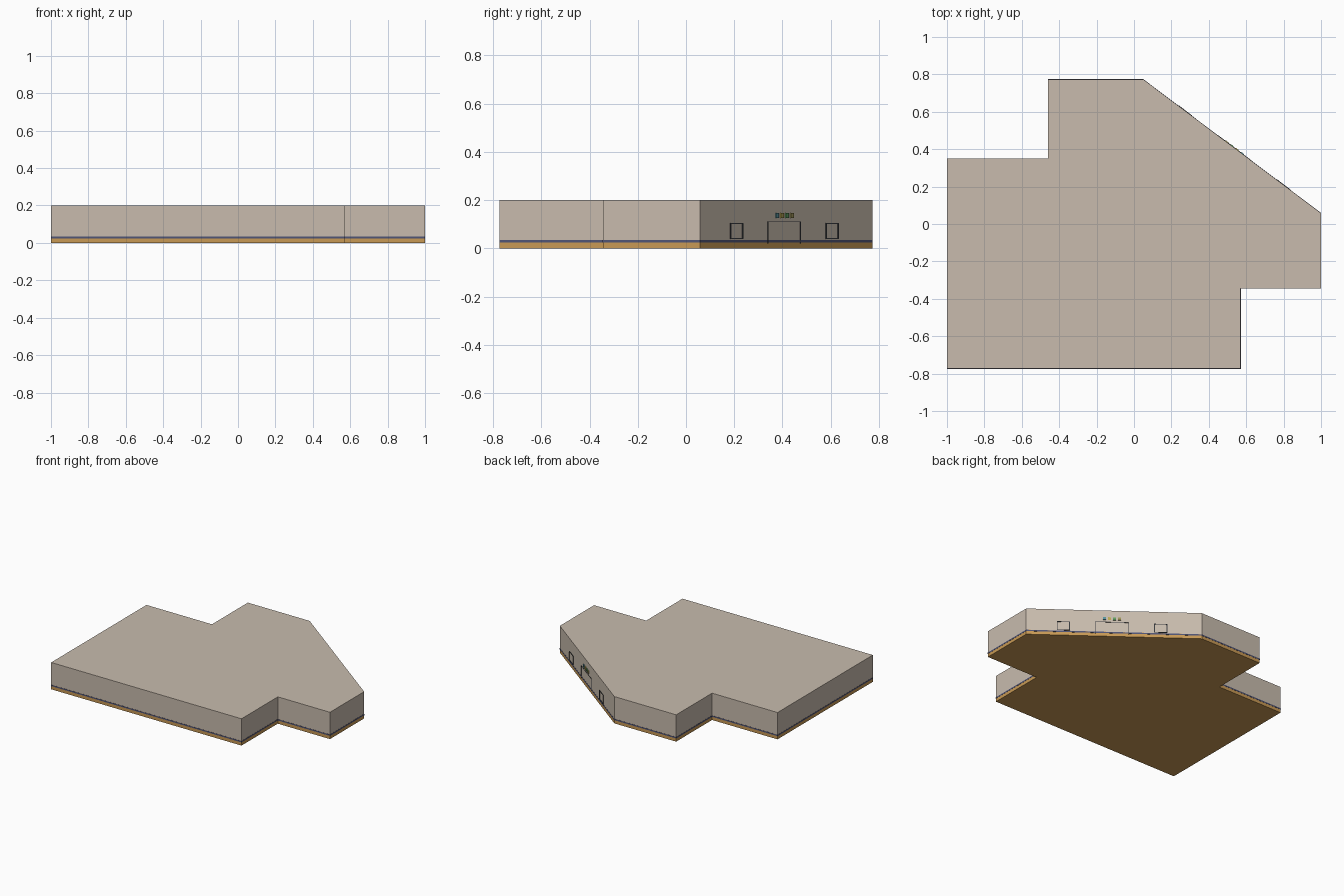
import bpy, bmesh, math
from mathutils import Vector, Matrix

if "Cube" in bpy.data.objects:
    bpy.data.objects.remove(bpy.data.objects["Cube"])

OUTLINE = [(-1, -.773), (.57, -.773), (.57, -.345), (1, -.345), (1, .058),
           (.05, .773), (-.46, .773), (-.46, .35), (-1, .35)]


def material(name, rgb):
    m = bpy.data.materials.new(name)
    m.diffuse_color = (*rgb, 1)
    m.use_nodes = True
    m.node_tree.nodes["Principled BSDF"].inputs["Base Color"].default_value = m.diffuse_color
    return m


BEIGE = material("beige", (.58, .50, .42))
ORANGE = material("orange", (.58, .32, .09))
NAVY = material("navy", (.08, .09, .18))
DARK = material("dark_frame", (.04, .045, .05))
GLASS = material("glass", (.30, .34, .38))


def make(name, bm, mat=None):
    bmesh.ops.recalc_face_normals(bm, faces=bm.faces)
    me = bpy.data.meshes.new(name)
    bm.to_mesh(me)
    bm.free()
    if mat:
        me.materials.append(mat)
    ob = bpy.data.objects.new(name, me)
    bpy.context.collection.objects.link(ob)
    return ob


def offset(d):
    """Footprint moved inwards by d with mitred corners."""
    pts, out = [Vector(p) for p in OUTLINE], []
    for i, p in enumerate(pts):
        a = (p - pts[i - 1]).normalized()
        b = (pts[(i + 1) % len(pts)] - p).normalized()
        na, nb = Vector((-a.y, a.x)), Vector((-b.y, b.x))
        out.append(p + (na + nb) * d / (1 + na.dot(nb)))
    return out


def prism(name, inset, z0, z1, mat=None):
    bm = bmesh.new()
    f = bm.faces.new([bm.verts.new((p.x, p.y, z0)) for p in offset(inset)])
    top = bmesh.ops.extrude_face_region(bm, geom=[f], use_keep_orig=True)["geom"]
    bmesh.ops.translate(bm, vec=(0, 0, z1 - z0),
                        verts=[g for g in top if isinstance(g, bmesh.types.BMVert)])
    return make(name, bm, mat)


# Local frame of the slanted entrance wall: x along it, y into the building
A, B = Vector(OUTLINE[4]), Vector(OUTLINE[5])
LENGTH = (B - A).length
WALL = (Matrix.Translation((A.x, A.y, 0)) @
        Matrix.Rotation(math.atan2(B.y - A.y, B.x - A.x), 4, 'Z'))


def box(name, x, y, z, mat=None):
    bm = bmesh.new()
    bmesh.ops.create_cube(bm, size=1)
    for v in bm.verts:
        v.co = WALL @ Vector([(lo + hi) / 2 + c * (hi - lo)
                              for c, (lo, hi) in zip(v.co, (x, y, z))])
    return make(name, bm, mat)


def cut(ob, cutters):
    bpy.context.view_layer.objects.active = ob
    for c in cutters:
        m = ob.modifiers.new("cut", 'BOOLEAN')
        m.operation, m.solver, m.object = 'DIFFERENCE', 'EXACT', c
        bpy.ops.object.modifier_apply(modifier=m.name)


DOOR, WINDOWS = .488 * LENGTH, (.212 * LENGTH, .766 * LENGTH)

# Hollow building: walls with roof, floor with plinth, stripe around it
walls = prism("walls_and_roof", 0, .035, .2, BEIGE)
base = prism("floor_and_plinth", 0, 0, .035, ORANGE)
stripe = prism("wall_stripe", -.001, .024, .034, NAVY)

room = prism("room_cutter", .02, .02, .19)
core = prism("stripe_cutter", .001, .01, .05)
door = box("door_cutter", (DOOR - .115, DOOR + .115), (-.05, .05), (.02, .112))
holes = [box("window_cutter", (c - .045, c + .045), (-.05, .05), (.038, .106))
         for c in WINDOWS]
cut(walls, [room, door] + holes)
cut(base, [room, door])
cut(stripe, [core, door])
for c in [room, core, door] + holes:
    bpy.data.objects.remove(c)

# Windows: glass pane and four frame bars each
for c in WINDOWS:
    box("window_glass", (c - .045, c + .045), (.006, .012), (.038, .106), GLASS)
    for s in (-1, 1):
        x = c + s * .042
        box("window_frame_side", (x - .003, x + .003), (-.003, .016), (.038, .106), DARK)
        z = .072 + s * .032
        box("window_frame_bar", (c - .045, c + .045), (-.003, .016), (z - .002, z + .002), DARK)

# Door frame lining the opening
for s in (-1, 1):
    x = DOOR + s * .113
    box("door_frame_side", (x - .002, x + .002), (-.002, .005), (.02, .112), DARK)
box("door_frame_top", (DOOR - .115, DOOR + .115), (-.002, .005), (.109, .112), DARK)

# Plain coloured tiles above the door
for i, rgb in enumerate([(.1, .3, .35), (.5, .4, .08), (.12, .35, .12), (.35, .3, .1)]):
    x = DOOR + (i - 1.5) * .034
    box("sign_tile", (x - .010, x + .010), (-.005, .002), (.126, .146),
        material("tile_%d" % i, rgb))
